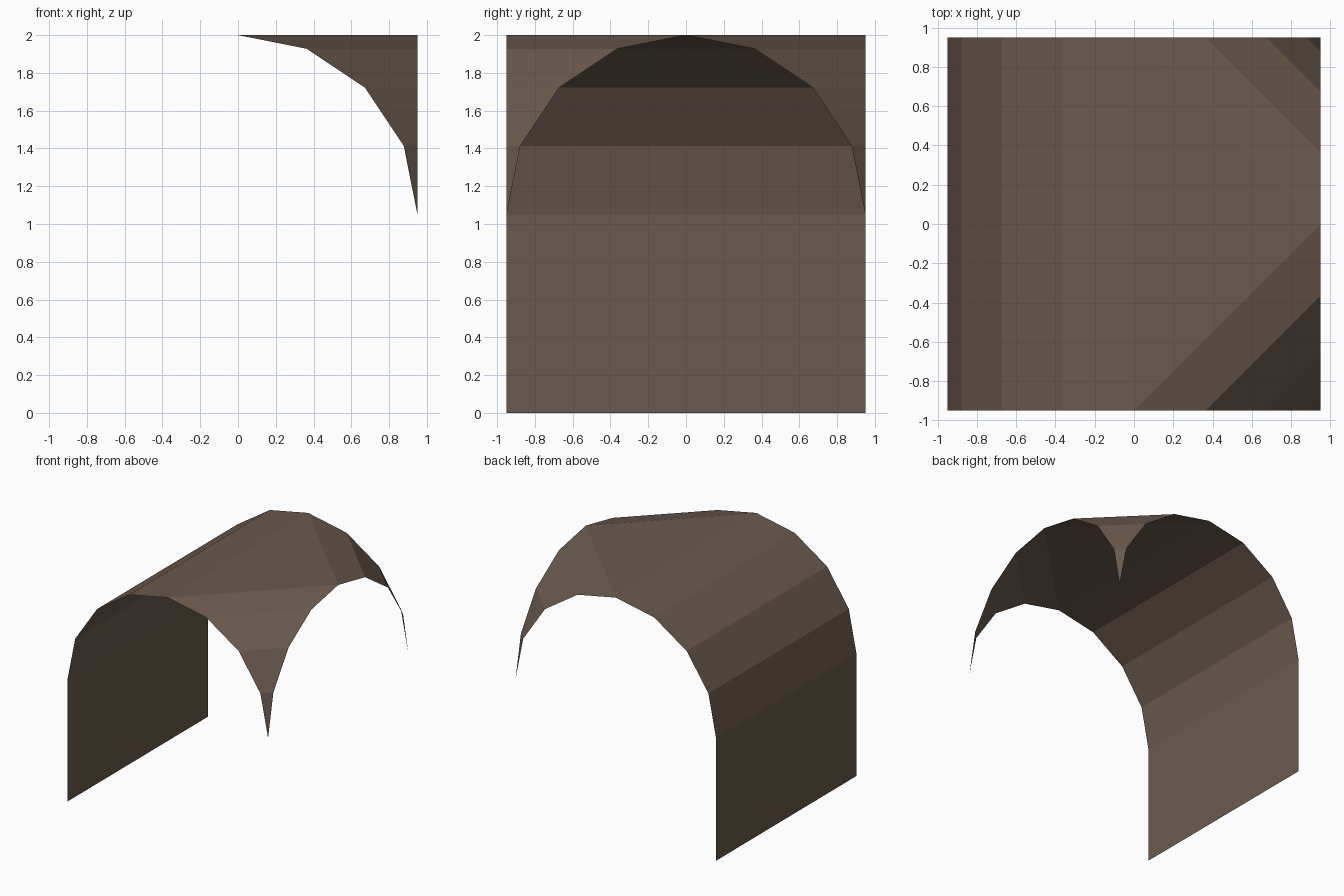
import bpy, bmesh, math

if "Cube" in bpy.data.objects:
    bpy.data.objects.remove(bpy.data.objects["Cube"])

R = 0.95          # arch radius and half width
SPRING = 1.05     # height where the arch starts
STEPS = 4         # segments per quarter arch

stone = bpy.data.materials.new("brown stone")
stone.diffuse_color = (0.145, 0.102, 0.073, 1)
stone.use_nodes = True
stone.node_tree.nodes["Principled BSDF"].inputs["Base Color"].default_value = stone.diffuse_color

# quarter arch from crown to springing: (sideways, height)
arch = [(R * math.sin(i * math.pi / 2 / STEPS),
         SPRING + R * math.cos(i * math.pi / 2 / STEPS)) for i in range(STEPS + 1)]


def make_part(name, faces):
    bm = bmesh.new()
    for pts in faces:
        bm.faces.new([bm.verts.new(p) for p in pts])
    bmesh.ops.remove_doubles(bm, verts=bm.verts, dist=0.0005)
    bmesh.ops.dissolve_degenerate(bm, edges=bm.edges, dist=0.0005)
    bmesh.ops.recalc_face_normals(bm, faces=bm.faces)
    mesh = bpy.data.meshes.new(name)
    bm.to_mesh(mesh)
    bm.free()
    mesh.materials.append(stone)
    obj = bpy.data.objects.new(name, mesh)
    bpy.context.collection.objects.link(obj)


# closed side: straight wall and half barrel vault
profile = [(-a, z) for a, z in arch] + [(-R, 0)]
make_part("wall_and_half_vault", [
    [(x0, -R, z0), (x0, R, z0), (x1, R, z1), (x1, -R, z1)]
    for (x0, z0), (x1, z1) in zip(profile, profile[1:])])

# flat crown triangle joining the three arch tops
top = SPRING + R
make_part("ceiling_crown", [[(0, -R, top), (R, 0, top), (0, R, top)]])

# corner pendentives: level bands from the tunnel arch to the side arch
for name, s in (("front_corner", -1), ("back_corner", 1)):
    bands = []
    for (a, za), (b, zb) in zip(arch, arch[1:]):
        band = [(a, s * R, za), (R, s * a, za), (R, s * b, zb), (b, s * R, zb)]
        bands.append(band[:3] if b > R - 0.001 else band)
    make_part(name, bands)
